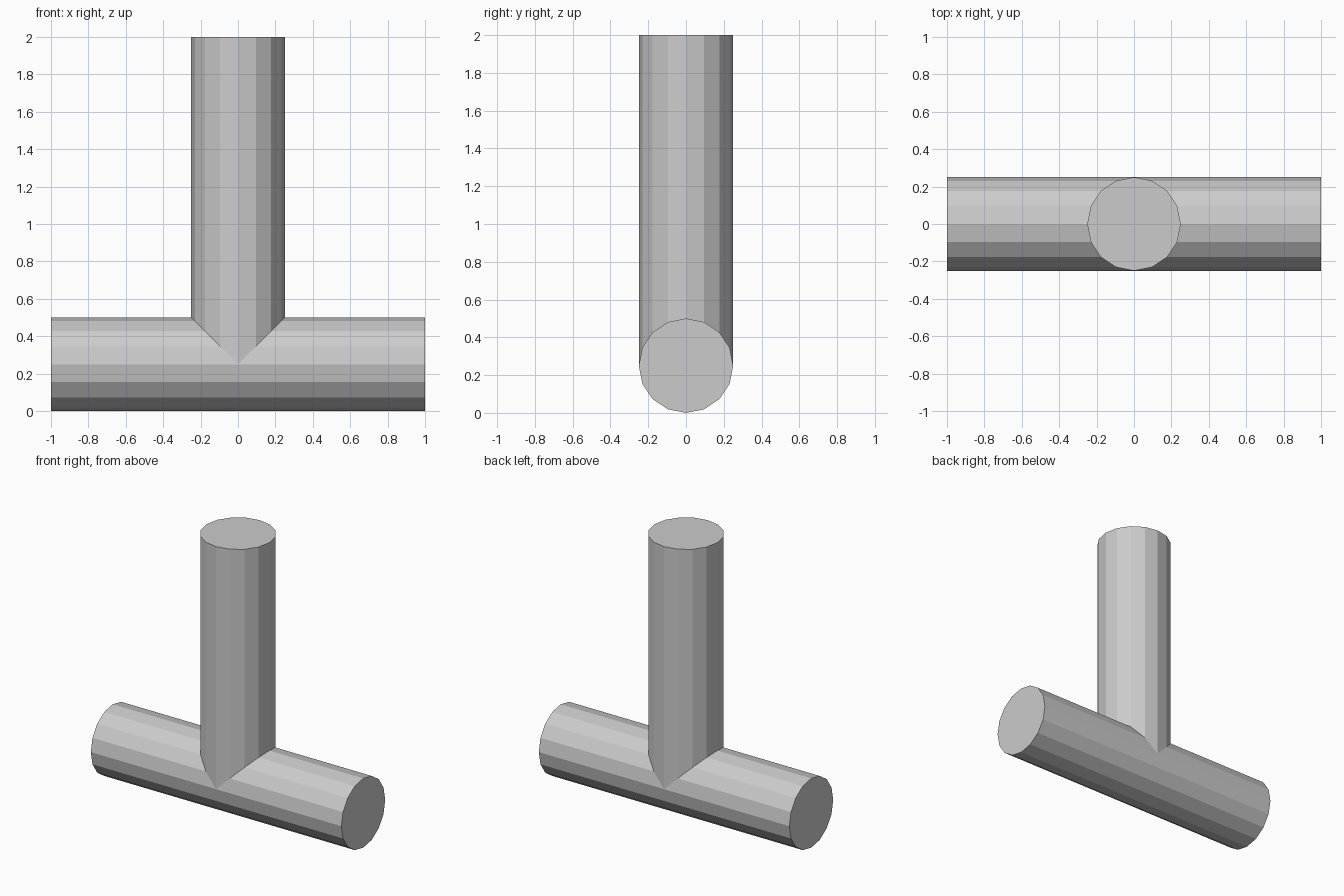
import bpy
import bmesh
from math import sin, cos, pi

if "Cube" in bpy.data.objects:
    bpy.data.objects.remove(bpy.data.objects["Cube"])

R, SIDES, HALF, TOP = 0.25, 16, 1.0, 2.0
circle = [(R * cos(2 * pi * i / SIDES), R * sin(2 * pi * i / SIDES)) for i in range(SIDES)]

bm = bmesh.new()


def tube(end, joint):
    """Capped tube from an outer end ring to its mitred joint ring."""
    a = [bm.verts.new(p) for p in end]
    b = [bm.verts.new(p) for p in joint]
    for i in range(SIDES):
        j = (i + 1) % SIDES
        bm.faces.new((a[i], a[j], b[j], b[i]))
    bm.faces.new(a)


# horizontal arms: lower halves meet at x = 0, upper halves are mitred at 45 degrees
for s in (-1, 1):
    tube([(s * HALF, u, R + v) for u, v in circle],
         [(s * max(0.0, v), u, R + v) for u, v in circle])

# upright: its foot follows the mitre lines of both arms
tube([(u, v, TOP) for u, v in circle],
     [(u, v, R + abs(u)) for u, v in circle])

# weld the three tubes into one closed shell
bmesh.ops.remove_doubles(bm, verts=bm.verts[:], dist=1e-4)
bmesh.ops.recalc_face_normals(bm, faces=bm.faces[:])

mesh = bpy.data.meshes.new("pipe_tee")
bm.to_mesh(mesh)
bm.free()
bpy.context.collection.objects.link(bpy.data.objects.new("pipe_tee", mesh))
